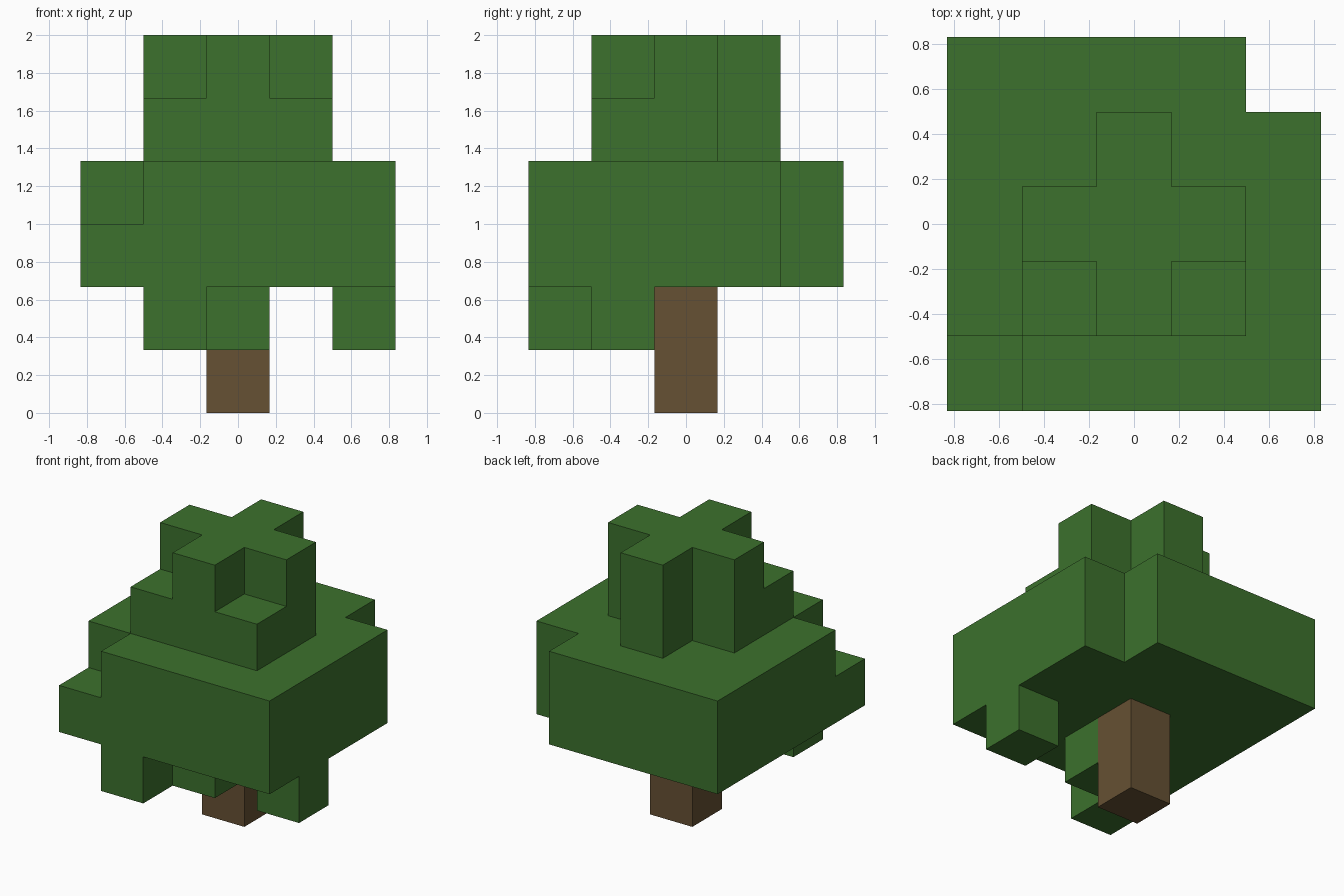
import bpy
import bmesh
from mathutils import Vector
from itertools import product

cube = bpy.data.objects.get("Cube")
if cube:
    bpy.data.objects.remove(cube, do_unlink=True)

CELL = 1 / 3


def make_material(name, rgb):
    mat = bpy.data.materials.new(name)
    mat.use_nodes = True
    color = (*rgb, 1)
    mat.diffuse_color = color
    bsdf = next(n for n in mat.node_tree.nodes if n.type == 'BSDF_PRINCIPLED')
    bsdf.inputs["Base Color"].default_value = color
    return mat


def square(half, level):
    """Cells of one square layer, centred on the trunk."""
    side = range(-half, half + 1)
    return {(x, y, level) for x, y in product(side, side)}


def build_blocks(name, cells, solid, mat):
    """Skin a set of cells, leaving out faces buried in solid cells."""
    bm = bmesh.new()
    for cell in cells:
        centre = Vector(cell) + Vector((0, 0, 0.5))
        for axis, sign in product(range(3), (-1, 1)):
            normal = Vector([sign if i == axis else 0 for i in range(3)])
            if tuple(int(c + n) for c, n in zip(cell, normal)) in solid:
                continue
            u = Vector([1 if i == (axis + 1) % 3 else 0 for i in range(3)])
            v = normal.cross(u)
            corners = [u + v, v - u, -u - v, u - v]
            bm.faces.new([bm.verts.new((centre + (normal + c) / 2) * CELL)
                          for c in corners])
    bmesh.ops.remove_doubles(bm, verts=bm.verts[:], dist=0.001)
    mesh = bpy.data.meshes.new(name)
    bm.to_mesh(mesh)
    bm.free()
    mesh.materials.append(mat)
    obj = bpy.data.objects.new(name, mesh)
    bpy.context.collection.objects.link(obj)


# Trunk
trunk = {(0, 0, 0), (0, 0, 1)}

# Hanging leaf blocks under the canopy
hanging = {(-1, -2, 1), (0, -1, 1), (2, -1, 1)}

# Wide canopy, with one back corner and one upper front corner missing
canopy = square(2, 2) | square(2, 3)
canopy -= {(2, 2, 2), (2, 2, 3), (-2, -2, 3)}

# Upper tier without its back corners, then a cross-shaped crown
tier = square(1, 4) - {(-1, 1, 4), (1, 1, 4)}
crown = {c for c in square(1, 5) if c[0] * c[1] == 0}

green = make_material("leaf green", (0.045, 0.165, 0.026))
brown = make_material("bark brown", (0.133, 0.082, 0.033))

solid = trunk | hanging | canopy | tier | crown
build_blocks("trunk", trunk, solid, brown)
build_blocks("hanging_leaves", hanging, solid, green)
build_blocks("canopy", canopy, solid, green)
build_blocks("upper_tier", tier, solid, green)
build_blocks("crown", crown, solid, green)
